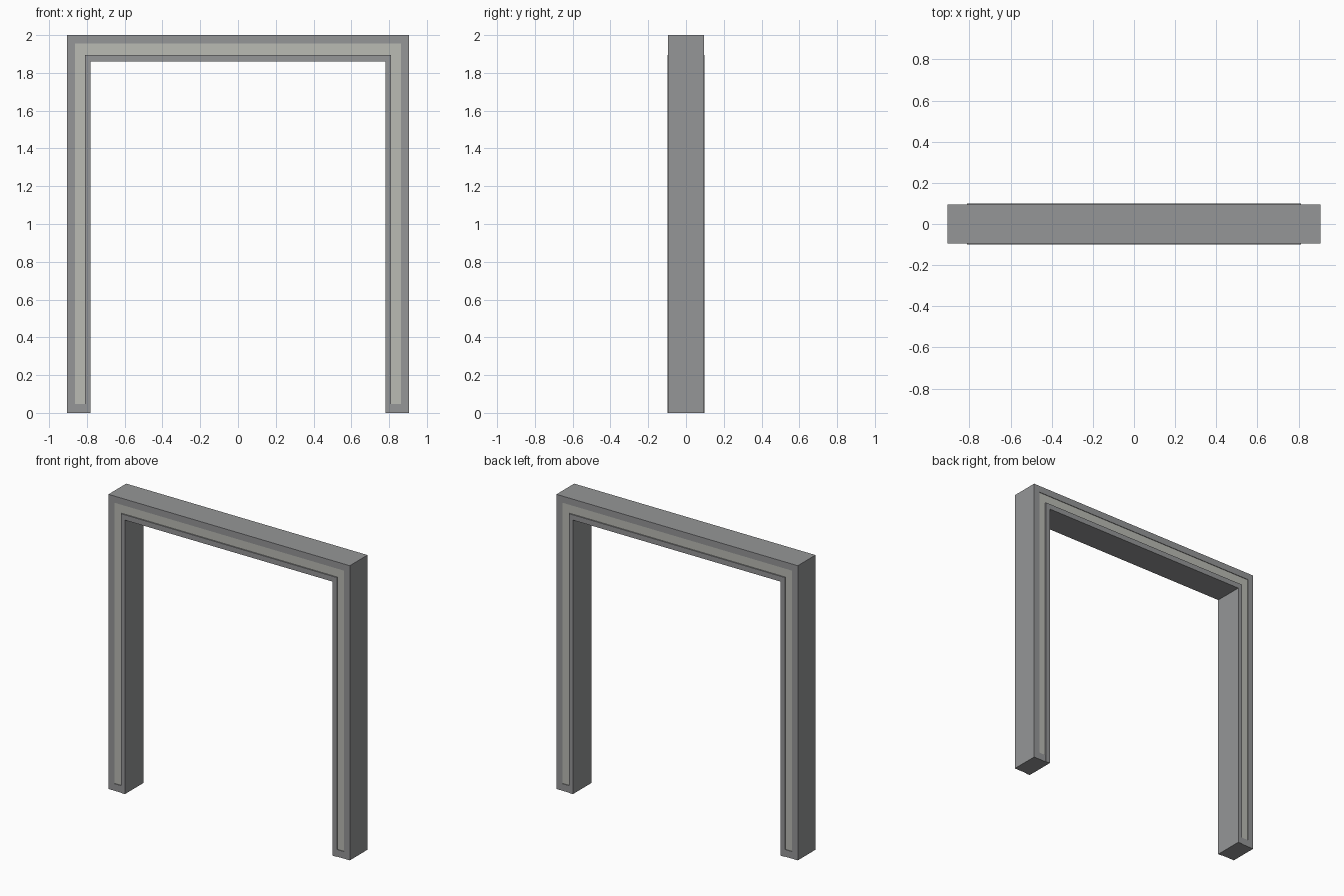
import bpy
import bmesh

if "Cube" in bpy.data.objects:
    bpy.data.objects.remove(bpy.data.objects["Cube"])


def material(name, color):
    m = bpy.data.materials.new(name)
    m.diffuse_color = (*color, 1.0)
    m.use_nodes = True
    m.node_tree.nodes["Principled BSDF"].inputs["Base Color"].default_value = m.diffuse_color
    return m


grey = material("mid grey", (0.30, 0.305, 0.31))
pale = material("pale warm grey", (0.49, 0.495, 0.455))


def extrude_half(name, half, depth, mat):
    """Mirror a right-hand outline in XZ and extrude it from -depth to +depth in Y."""
    outline = half + [(-x, z) for x, z in reversed(half)]
    bm = bmesh.new()
    face = bm.faces.new([bm.verts.new((x, -depth, z)) for x, z in outline])
    ret = bmesh.ops.extrude_face_region(bm, geom=[face], use_keep_orig=True)
    new = [g for g in ret["geom"] if isinstance(g, bmesh.types.BMVert)]
    bmesh.ops.translate(bm, verts=new, vec=(0, 2 * depth, 0))
    bmesh.ops.recalc_face_normals(bm, faces=bm.faces)
    me = bpy.data.meshes.new(name)
    bm.to_mesh(me)
    bm.free()
    me.materials.append(mat)
    ob = bpy.data.objects.new(name, me)
    bpy.context.collection.objects.link(ob)
    return ob


# Outer casing with small feet closing the strip at the floor
extrude_half("outer_casing", [
    (0.862, 1.955), (0.862, 0.048), (0.811, 0.048), (0.811, 0.0),
    (0.906, 0.0), (0.906, 2.0)], 0.095, grey)

# Pale strip set slightly back inside the casing
extrude_half("inlay_strip", [
    (0.811, 1.896), (0.811, 0.048), (0.862, 0.048), (0.862, 1.955)], 0.091, pale)

# Inner lining around the opening, slightly proud
extrude_half("inner_lining", [
    (0.78, 1.86), (0.78, 0.0), (0.811, 0.0), (0.811, 1.896)], 0.099, grey)
